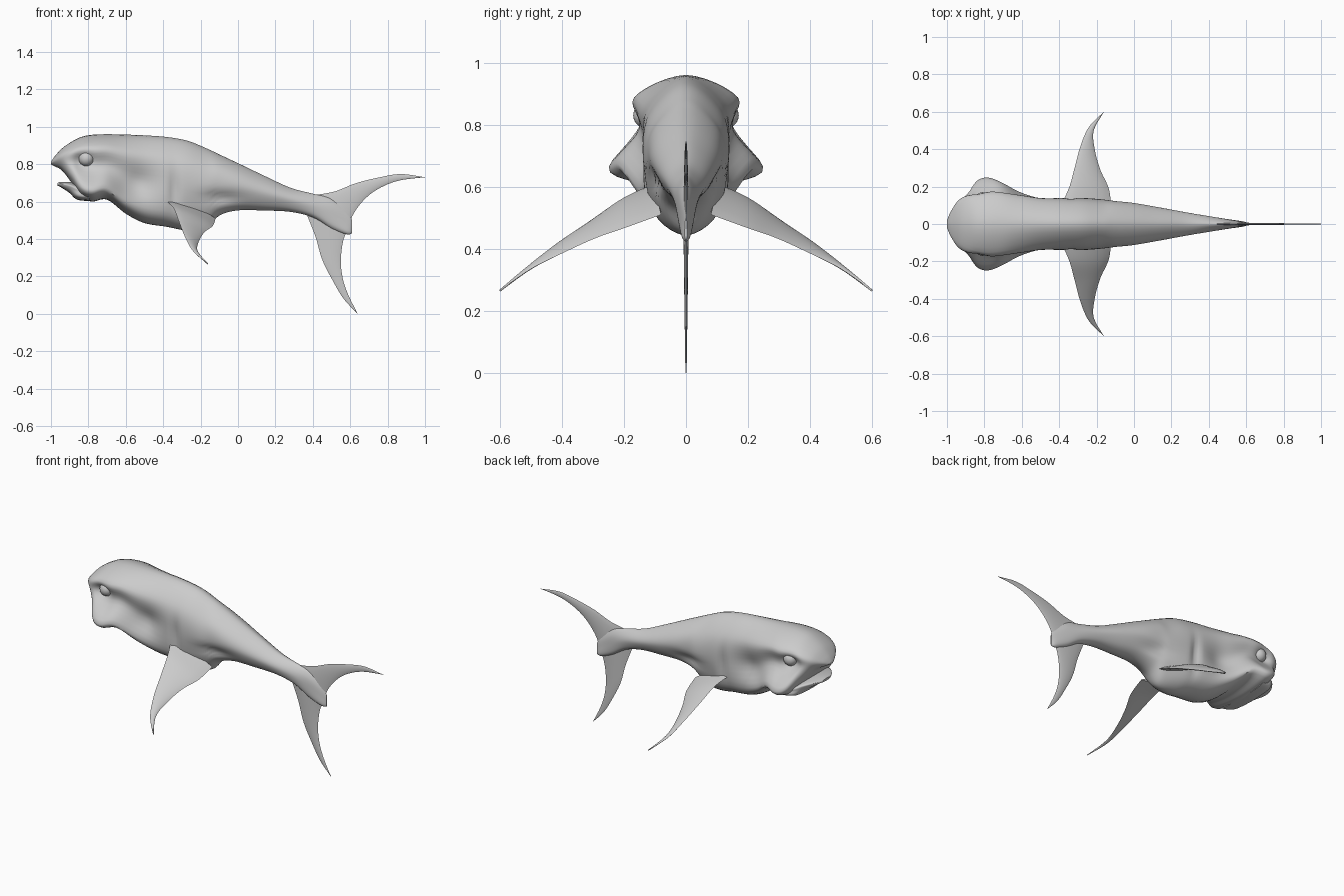
import bpy, bmesh, math
from mathutils import Vector

if "Cube" in bpy.data.objects:
    bpy.data.objects.remove(bpy.data.objects["Cube"])


def spline(pts, n, closed=False):
    """Catmull-Rom through points of any dimension, n steps per span."""
    out, m = [], len(pts)
    for i in range(m if closed else m - 1):
        if closed:
            p = [pts[(i + k) % m] for k in (-1, 0, 1, 2)]
        else:
            p = [pts[min(max(i + k, 0), m - 1)] for k in (-1, 0, 1, 2)]
        for j in range(n):
            t = j / n
            out.append([0.5 * (2 * b + (c - a) * t + (2 * a - 5 * b + 4 * c - d) * t * t
                               + (3 * b - a - 3 * c + d) * t ** 3) for a, b, c, d in zip(*p)])
    if not closed:
        out.append(list(pts[-1]))
    return out


def finish(name, bm, angle=50):
    bmesh.ops.remove_doubles(bm, verts=bm.verts, dist=0.0004)
    bmesh.ops.recalc_face_normals(bm, faces=bm.faces)
    me = bpy.data.meshes.new(name)
    bm.to_mesh(me)
    bm.free()
    ob = bpy.data.objects.new(name, me)
    bpy.context.collection.objects.link(ob)
    bpy.ops.object.select_all(action='DESELECT')
    ob.select_set(True)
    bpy.context.view_layer.objects.active = ob
    bpy.ops.object.shade_smooth_by_angle(angle=math.radians(angle))
    return ob


def skin(bm, rings, cap=True):
    vs = [[bm.verts.new(p) for p in r] for r in rings]
    n = len(vs[0])
    for a, b in zip(vs, vs[1:]):
        for i in range(n):
            bm.faces.new((a[i], a[(i + 1) % n], b[(i + 1) % n], b[i]))
    if cap:
        bm.faces.new(vs[0])
        bm.faces.new(vs[-1])


def loft(name, stations, dents=(), steps=6):
    """Each station: x, top z, bottom z, upper / middle / lower half widths."""
    rings = []
    for x, zt, zb, a, b, c in spline(stations, steps):
        h = zt - zb
        side = [(a, zb + .8 * h), (b, zb + .5 * h), (c, zb + .13 * h)]
        ring = [(0, zt)] + side + [(0, zb)] + [(-y, z) for y, z in reversed(side)]
        pts = []
        for y, z in spline(ring, 6, True):
            push = sum(d * math.exp(-((x - dx) / rx) ** 2 - ((z - dz) / rz) ** 2)
                       for dx, dz, rx, rz, d in dents)
            pts.append((x, y - math.copysign(min(push, abs(y) * .6), y), z))
        rings.append(pts)
    bm = bmesh.new()
    skin(bm, rings)
    return finish(name, bm)


def fin(name, lead, trail, thick, mirror=False):
    """Thin lens-section blade between a leading and a trailing edge."""
    bm = bmesh.new()
    L, T = ([Vector(p) for p in spline(e, 6)] for e in (lead, trail))
    rings, cols = [], 10
    for i, (p, q) in enumerate(zip(L, T)):
        j = min(i, len(L) - 2)
        nrm = (T[j] - L[j]).cross(L[j + 1] + T[j + 1] - L[j] - T[j]).normalized()
        t = thick * (1 - .8 * i / (len(L) - 1))
        up = [p.lerp(q, k / cols) + nrm * t * math.sin(math.pi * k / cols) ** .7 if 0 < k < cols
              else p.lerp(q, k / cols) for k in range(cols + 1)]
        low = [p.lerp(q, k / cols) - nrm * t * math.sin(math.pi * k / cols) ** .7
               for k in range(cols - 1, 0, -1)]
        rings.append(up + low)
    skin(bm, rings)
    if mirror:
        for r in rings:
            for v in r:
                v.y = -v.y
        skin(bm, rings)
    return finish(name, bm)


# Body: snout, brow, flared cheeks, belly and tail stalk
body = [
    (-1.0, .812, .798, .012, .02, .012),
    (-.98, .842, .788, .055, .065, .04),
    (-.94, .885, .765, .105, .125, .09),
    (-.89, .920, .700, .145, .155, .15),
    (-.84, .945, .625, .165, .158, .225),
    (-.78, .957, .600, .170, .155, .245),
    (-.70, .960, .610, .160, .150, .215),
    (-.60, .958, .535, .145, .140, .165),
    (-.50, .954, .485, .130, .130, .130),
    (-.38, .945, .465, .120, .140, .115),
    (-.27, .925, .445, .115, .138, .095),
    (-.17, .885, .455, .105, .130, .075),
    (-.10, .852, .525, .098, .122, .080),
    (0.0, .805, .553, .085, .112, .070),
    (.14, .738, .552, .064, .088, .055),
    (.28, .674, .545, .045, .062, .040),
    (.40, .642, .515, .030, .042, .030),
    (.50, .615, .455, .020, .026, .022),
    (.58, .550, .425, .008, .012, .014),
    (.61, .500, .430, .003, .004, .004),
]
# Dents: x, z, x radius, z radius, depth (eye sockets, hollow flank, gill grooves)
dents = [(-.83, .825, .055, .045, .035), (-.55, .69, .09, .07, .025),
         (-.34, .66, .025, .10, .018), (-.10, .62, .10, .03, .02)]
loft("body", body, dents)

# Lower jaw with a small gap under the upper lip
loft("lower_jaw", [
    (-.965, .700, .685, .03, .04, .03),
    (-.945, .705, .675, .07, .08, .06),
    (-.90, .705, .645, .12, .135, .10),
    (-.86, .700, .610, .15, .17, .15),
    (-.79, .690, .603, .15, .18, .17),
])

# Eyes
for s, side in ((1, "left"), (-1, "right")):
    bm = bmesh.new()
    bmesh.ops.create_uvsphere(bm, u_segments=24, v_segments=14, radius=.042)
    bmesh.ops.translate(bm, verts=bm.verts, vec=(-.81, s * .128, .83))
    finish("eye_" + side, bm)

# Pectoral fins
fin("pectoral_fins",
    [(-.39, .10, .61), (-.345, .20, .565), (-.315, .31, .49), (-.285, .42, .415),
     (-.24, .52, .335), (-.16, .60, .265)],
    [(-.12, .08, .51), (-.135, .19, .47), (-.18, .29, .435), (-.21, .40, .385),
     (-.215, .50, .335), (-.16, .60, .265)], .016, mirror=True)

# Tail fin lobes
fin("upper_tail_lobe",
    [(.42, 0, .636), (.52, 0, .655), (.63, 0, .698), (.75, 0, .728), (.87, 0, .747), (1.0, 0, .730)],
    [(.585, 0, .43), (.61, 0, .52), (.67, 0, .605), (.75, 0, .668), (.86, 0, .712), (1.0, 0, .730)],
    .009)
fin("lower_tail_lobe",
    [(.37, 0, .525), (.415, 0, .41), (.45, 0, .29), (.505, 0, .18), (.565, 0, .08), (.64, 0, 0)],
    [(.60, 0, .47), (.565, 0, .40), (.55, 0, .29), (.56, 0, .19), (.59, 0, .10), (.64, 0, 0)],
    .009)
